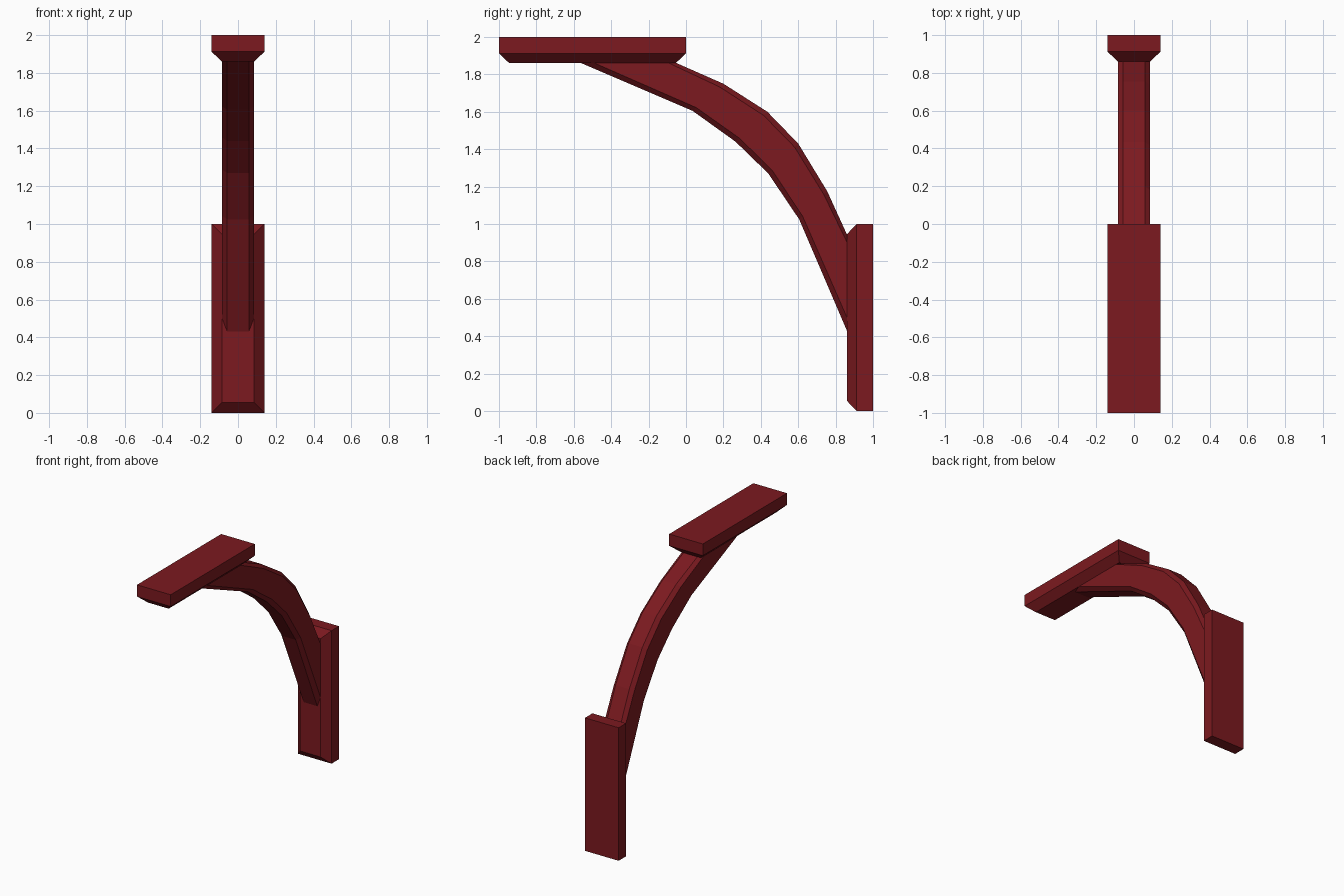
import bpy
from mathutils import Vector

if "Cube" in bpy.data.objects:
    bpy.data.objects.remove(bpy.data.objects["Cube"])

mat = bpy.data.materials.new("dark_red_paint")
mat.diffuse_color = (0.2, 0.01, 0.014, 1)
mat.use_nodes = True
mat.node_tree.nodes["Principled BSDF"].inputs["Base Color"].default_value = mat.diffuse_color


def loft(name, rings):
    """Join equal-length closed rings into a capped solid."""
    n = len(rings[0])
    verts = [v for ring in rings for v in ring]
    faces = [(r * n + i, r * n + (i + 1) % n, (r + 1) * n + (i + 1) % n, (r + 1) * n + i)
             for r in range(len(rings) - 1) for i in range(n)]
    faces += [tuple(reversed(range(n))), tuple(range(len(verts) - n, len(verts)))]
    mesh = bpy.data.meshes.new(name)
    mesh.from_pydata(verts, [], faces)
    mesh.materials.append(mat)
    obj = bpy.data.objects.new(name, mesh)
    bpy.context.collection.objects.link(obj)
    # Consistent outward normals
    import bmesh
    bm = bmesh.new()
    bm.from_mesh(mesh)
    bmesh.ops.recalc_face_normals(bm, faces=bm.faces)
    bm.to_mesh(mesh)
    bm.free()
    return obj


HALF, INSET = 0.14, 0.055


def plate(name, place):
    """Unit-long plate with one chamfered face; place maps (x, length, depth)."""
    rings = []
    for depth, inset in ((0, 0), (0.088, 0), (0.14, INSET)):
        w, a, b = HALF - inset, inset, 1 - inset
        rings.append([place(x, s, depth) for x, s in ((-w, a), (w, a), (w, b), (-w, b))])
    return loft(name, rings)


# Plates: chamfered faces point down and towards the front
plate("top_plate", lambda x, s, d: (x, s - 1, 2 - d))
plate("wall_plate", lambda x, s, d: (x, 1 - d, s))

# Curved brace: outer and inner side profiles (y, z), chamfered along all edges
outer = [(-0.05, 1.86), (0.2, 1.75), (0.435, 1.6), (0.6, 1.43), (0.755, 1.175), (0.86, 0.945)]
inner = [(-0.56, 1.86), (0.035, 1.605), (0.265, 1.44), (0.44, 1.27), (0.605, 1.025), (0.86, 0.43)]
SIDE, FACE = 0.085, 0.057
rings = []
for k, (o, i) in enumerate(zip(outer, inner)):
    o, i = Vector(o), Vector(i)
    end = k in (0, len(outer) - 1)
    t_out, t_in = (0.08, 0.86) if end else (0.12, 0.88)
    half = [(FACE, o), (SIDE, o.lerp(i, t_out)), (SIDE, o.lerp(i, t_in)), (FACE, i)]
    rings.append([(x, p.x, p.y) for x, p in half] + [(-x, p.x, p.y) for x, p in reversed(half)])
loft("curved_brace", rings)
